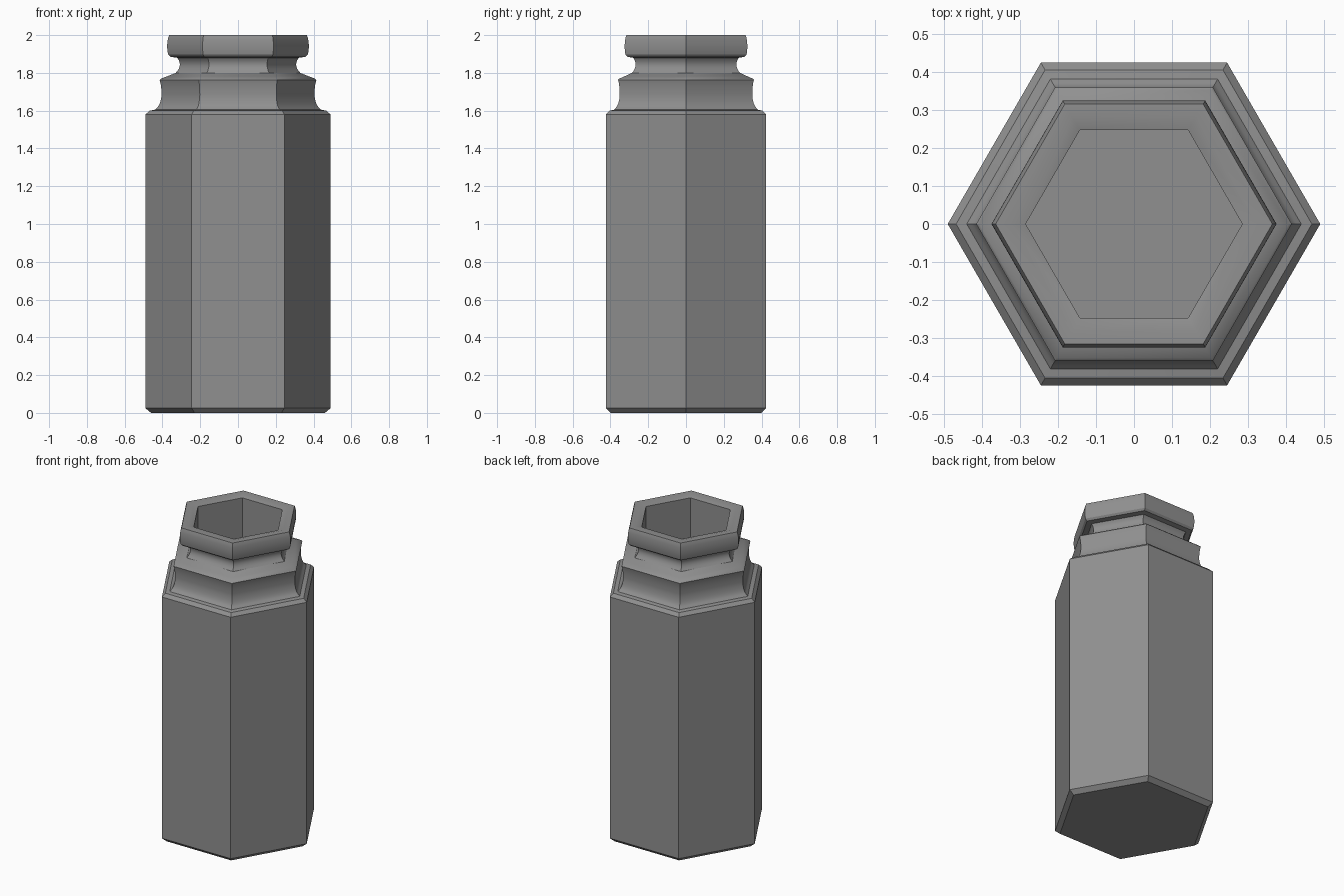
import bpy, bmesh, math

if "Cube" in bpy.data.objects:
    bpy.data.objects.remove(bpy.data.objects["Cube"], do_unlink=True)

SIDES = 6

grey = bpy.data.materials.new("plain_grey")
grey.use_nodes = True
color = (0.28, 0.28, 0.28, 1)
grey.diffuse_color = color
grey.node_tree.nodes["Principled BSDF"].inputs["Base Color"].default_value = color


def curve(p0, p1, p2, steps=7):
    """Quadratic curve through the profile plane, as (radius, height) points."""
    pts = []
    for i in range(steps + 1):
        t = i / steps
        pts.append(tuple((1 - t) ** 2 * a + 2 * t * (1 - t) * b + t * t * c
                         for a, b, c in zip(p0, p1, p2)))
    return pts


# Outside of the body, stepped shoulder, neck and rim, from the base up
body = [(0.46, 0), (0.49, 0.025), (0.49, 1.58), (0.468, 1.6), (0.44, 1.605)]
shoulder = (curve((0.432, 1.613), (0.41, 1.63), (0.405, 1.68))
            + curve((0.405, 1.69), (0.405, 1.73), (0.415, 1.763)))
neck = ([(0.407, 1.77), (0.375, 1.782)]
        + curve((0.33, 1.8), (0.29, 1.84), (0.322, 1.88)))
rim = [(0.358, 1.885)] + curve((0.37, 1.897), (0.38, 1.94), (0.37, 1.985)) + [(0.364, 2.0)]

# Mouth and hollow inside, from the rim down to the floor
inside = [(0.325, 2.0), (0.285, 1.99), (0.285, 0.06)]

# Sweep the profile around a hexagon with a corner on each side
bm = bmesh.new()
rings = []
for r, z in body + shoulder + neck + rim + inside:
    rings.append([bm.verts.new((r * math.cos(math.tau * k / SIDES),
                                r * math.sin(math.tau * k / SIDES), z))
                  for k in range(SIDES)])
for low, high in zip(rings, rings[1:]):
    for k in range(SIDES):
        n = (k + 1) % SIDES
        bm.faces.new((low[k], low[n], high[n], high[k]))
bm.faces.new(list(reversed(rings[0])))
bm.faces.new(rings[-1])
bmesh.ops.recalc_face_normals(bm, faces=bm.faces)

mesh = bpy.data.meshes.new("hexagonal_jar")
bm.to_mesh(mesh)
bm.free()
mesh.materials.append(grey)
jar = bpy.data.objects.new("hexagonal_jar", mesh)
bpy.context.collection.objects.link(jar)

# Smooth curves in the profile, crisp corners and steps
bpy.ops.object.select_all(action="DESELECT")
jar.select_set(True)
bpy.context.view_layer.objects.active = jar
bpy.ops.object.shade_smooth_by_angle(angle=math.radians(28))
